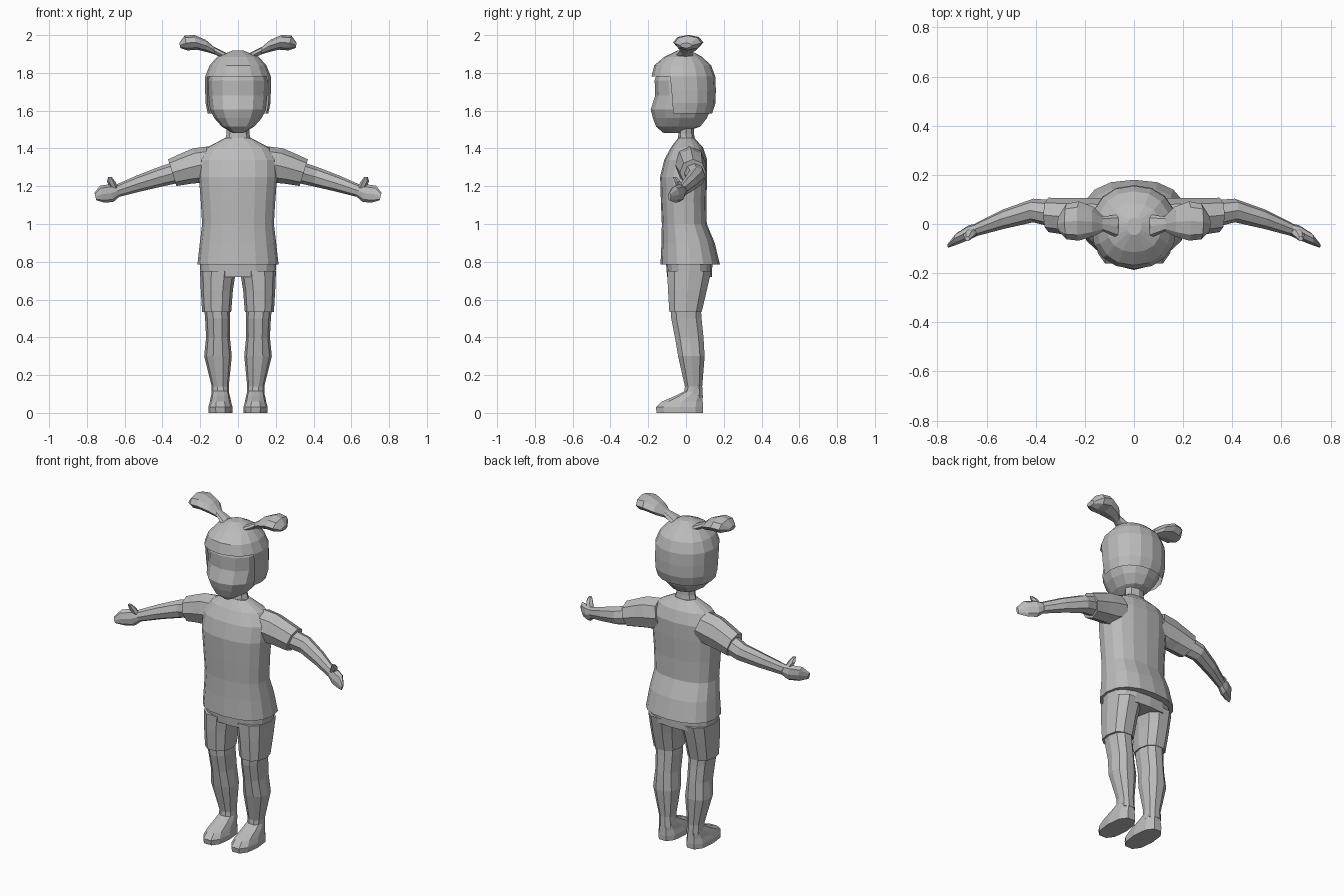
import bpy, bmesh, math
from mathutils import Vector

grey = bpy.data.materials.new("plain grey")
grey.diffuse_color = (0.5, 0.5, 0.5, 1)


def sp(v, p):
    return math.copysign(abs(v) ** p, v)


def loft(name, rings, n=12, power=1.0, mirror=False, drop=None, caps=True):
    """Skin rings of (centre, u radius vector, v radius vector)."""
    bm = bmesh.new()
    loops = []
    for c, u, v in rings:
        loop = []
        for k in range(n):
            a = 2 * math.pi * k / n
            loop.append(bm.verts.new(Vector(c) + Vector(u) * sp(round(math.cos(a), 6), power)
                                     + Vector(v) * sp(round(math.sin(a), 6), power)))
        loops.append(loop)
    for a, b in zip(loops, loops[1:]):
        for k in range(n):
            j = (k + 1) % n
            bm.faces.new((a[k], a[j], b[j], b[k]))
    if caps:
        bm.faces.new(loops[0])
        bm.faces.new(loops[-1])
    bmesh.ops.recalc_face_normals(bm, faces=bm.faces[:])
    if drop:
        bmesh.ops.delete(bm, geom=[f for f in bm.faces if drop(f.calc_center_median())],
                         context='FACES')
    me = bpy.data.meshes.new(name)
    bm.to_mesh(me)
    bm.free()
    me.materials.append(grey)
    ob = bpy.data.objects.new(name, me)
    bpy.context.collection.objects.link(ob)
    if mirror:
        ob.modifiers.new("mirror", 'MIRROR').use_mirror_merge = False
    return ob


def upright(rows, cx=0):
    """Rows of (z, x radius, front y, back y), or with a fifth own x centre."""
    return [((r[4] if len(r) > 4 else cx, (r[2] + r[3]) / 2, r[0]),
             (r[1], 0, 0), (0, (r[3] - r[2]) / 2, 0)) for r in rows]


def sideways(rows, tilt):
    """Rows of (x, y, z, y radius, height radius) along a limb that leans by tilt."""
    return [((x, y, z), (0, ry, 0), (rz * math.sin(tilt), 0, rz * math.cos(tilt)))
            for x, y, z, ry, rz in rows]


# Shirt body and sleeves
loft("shirt", upright([
    (0.785, .215, -.135, .18), (0.90, .202, -.13, .152), (1.0, .19, -.128, .11),
    (1.12, .197, -.133, .108), (1.25, .207, -.137, .112), (1.34, .205, -.115, .112),
    (1.405, .165, -.08, .09), (1.455, .07, -.042, .045)]), n=16, power=.85)
loft("sleeve", sideways([
    (.13, .02, 1.325, .085, .09), (.21, .025, 1.31, .08, .095),
    (.27, .03, 1.295, .075, .085), (.348, .037, 1.272, .07, .074)], .3), n=8, mirror=True)

# Arms, hands and thumbs
loft("arm", sideways([
    (.30, .037, 1.28, .058, .058), (.41, .055, 1.25, .048, .052),
    (.53, .02, 1.213, .04, .043), (.64, -.022, 1.175, .027, .033)], .27), n=8, mirror=True)
loft("hand", sideways([
    (.63, -.02, 1.178, .025, .03), (.672, -.035, 1.163, .03, .048),
    (.72, -.06, 1.158, .024, .046), (.755, -.088, 1.145, .008, .02)], .25), n=8, mirror=True)
loft("thumb", [((.655, -.03, 1.19), (.022, 0, 0), (0, .02, 0)),
               ((.672, -.045, 1.225), (.022, 0, 0), (0, .018, 0)),
               ((.678, -.06, 1.248), (.01, 0, 0), (0, .01, 0))], n=6, mirror=True)

# Shorts
loft("shorts_hips", upright([(.72, .198, -.1, .138), (.82, .203, -.108, .14)]),
     n=16, power=.8)
loft("shorts_leg", upright([
    (.535, .077, -.092, .087, .113), (.65, .085, -.1, .115, .112),
    (.75, .095, -.104, .138, .106)]), n=10, power=.85, mirror=True)

# Legs and feet
loft("leg", upright([
    (.08, .047, -.015, .092, .092), (.14, .045, -.008, .088, .094),
    (.30, .073, -.045, .102, .106), (.40, .063, -.062, .096, .106),
    (.50, .066, -.082, .086, .108), (.56, .068, -.085, .082, .112)]),
    n=10, power=.9, mirror=True)
loft("foot", upright([
    (0, .063, -.16, .095, .093), (.03, .064, -.165, .096, .093),
    (.06, .056, -.132, .093, .093), (.09, .05, -.06, .09, .093),
    (.115, .044, -.01, .085, .093)]), n=10, power=.8, mirror=True)

# Neck and head
loft("neck", upright([(1.42, .075, -.045, .05), (1.48, .06, -.04, .042),
                      (1.56, .06, -.04, .042)]), n=8)
loft("head", upright([
    (1.483, .03, -.12, -.02), (1.515, .085, -.158, .075), (1.56, .125, -.175, .11),
    (1.605, .148, -.187, .13), (1.68, .155, -.163, .145), (1.76, .158, -.166, .145),
    (1.84, .13, -.14, .12), (1.88, .07, -.08, .07)]), n=12, power=.92)

# Hair shell, open in front of the face
loft("hair", upright([
    (1.585, .16, -.155, .138), (1.64, .172, -.165, .156), (1.71, .174, -.175, .158),
    (1.78, .174, -.183, .155), (1.84, .15, -.168, .133), (1.885, .11, -.115, .085),
    (1.918, .03, -.045, .025)]), n=16, power=.92,
    drop=lambda c: c.z < 1.6 or (c.z < 1.78 and c.y < -.085 and c.z > 1.55))

# Pigtails
loft("pigtail", sideways([
    (.06, -.01, 1.885, .05, .022), (.125, .0, 1.918, .03, .022),
    (.165, .01, 1.942, .06, .034), (.225, .012, 1.962, .08, .04),
    (.275, .01, 1.958, .072, .04), (.308, .0, 1.945, .03, .014)], .2), n=8, mirror=True)
